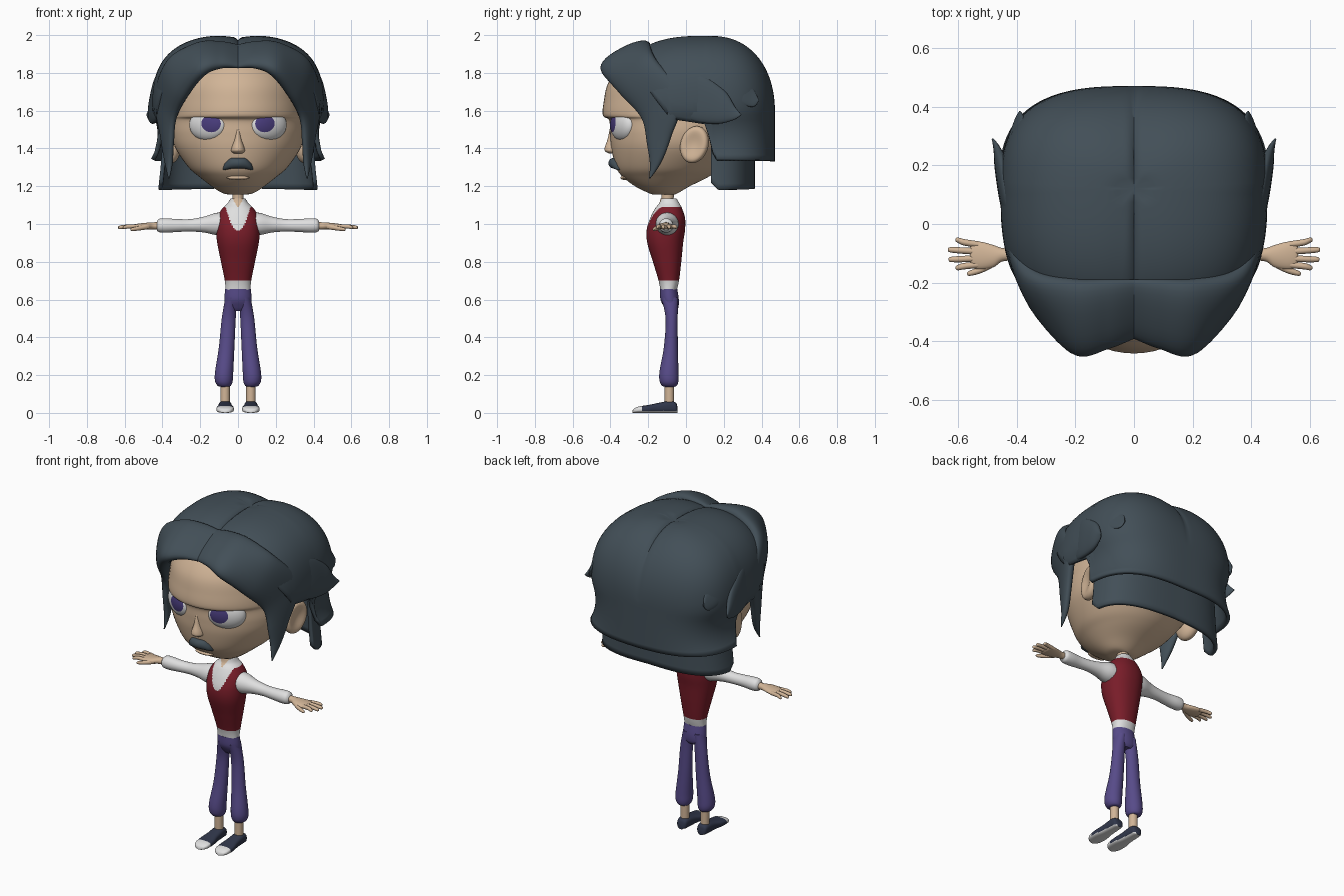
import bpy, bmesh
from math import sin, cos, acos, pi, radians, exp, copysign
from mathutils import Vector as V, Matrix

if "Cube" in bpy.data.objects:
    bpy.data.objects.remove(bpy.data.objects["Cube"])


def mat(name, r, g, b):
    m = bpy.data.materials.new(name)
    m.diffuse_color = (r, g, b, 1)
    m.use_nodes = True
    m.node_tree.nodes["Principled BSDF"].inputs["Base Color"].default_value = m.diffuse_color
    return m


SKIN = mat("skin", .64, .46, .31)
HAIR = mat("dark_hair", .055, .078, .096)
WHITE = mat("white", .74, .74, .74)
RED = mat("vest_red", .19, .012, .022)
PURPLE = mat("trouser_purple", .095, .07, .25)
IRIS = mat("iris_violet", .065, .045, .20)
NAVY = mat("shoe_navy", .03, .038, .07)


def finish(name, bm, mats, rule=None):
    """Turn a bmesh into an object; rule(face centre) picks the material."""
    if rule:
        for f in bm.faces:
            f.material_index = rule(f.calc_center_median())
    me = bpy.data.meshes.new(name)
    bm.to_mesh(me)
    bm.free()
    for m in mats:
        me.materials.append(m)
    ob = bpy.data.objects.new(name, me)
    bpy.context.collection.objects.link(ob)
    return ob


def smooth(st, k=6):
    """Catmull-Rom interpolation through tuples of numbers."""
    out = []
    for i in range(len(st) - 1):
        p0, p1, p2, p3 = st[max(i - 1, 0)], st[i], st[i + 1], st[min(i + 2, len(st) - 1)]
        for j in range(k):
            t = j / k
            out.append(tuple(.5 * (2 * b + (c - a) * t + (2 * a - 5 * b + 4 * c - d) * t * t
                                   + (3 * b - a - 3 * c + d) * t ** 3)
                             for a, b, c, d in zip(p0, p1, p2, p3)))
    return out + [tuple(st[-1])]


def ring(c, a, b, n=2, k=32):
    c, a, b, e = V(c), V(a), V(b), 2 / n
    pw = lambda v: copysign(abs(v) ** e, v)
    return [c + a * pw(cos(2 * pi * i / k)) + b * pw(sin(2 * pi * i / k)) for i in range(k)]


def loft(name, rings, mats, rule=None):
    bm = bmesh.new()
    vs = [[bm.verts.new(p) for p in r] for r in rings]
    k = len(vs[0])
    for r, q in zip(vs, vs[1:]):
        for i in range(k):
            bm.faces.new((r[i], r[(i + 1) % k], q[(i + 1) % k], q[i]))
    bm.faces.new(vs[0])
    bm.faces.new(vs[-1])
    bmesh.ops.recalc_face_normals(bm, faces=bm.faces)
    return finish(name, bm, mats, rule)


def upright(name, st, mats, rule=None, k=6, sides=48, n=2):
    """Loft up z from (z, half width, front y, back y)."""
    return loft(name, [ring((0, (f + b) / 2, z), (w, 0, 0), (0, (b - f) / 2, 0), n, sides)
                       for z, w, f, b in smooth(st, k)], mats, rule)


def tube_x(name, st, mats, s=1, k=5, sides=24):
    """Loft along x from (x, y, z, y radius, z radius)."""
    return loft(name, [ring((s * x, y, z), (0, ry, 0), (0, 0, rz), 2, sides)
                       for x, y, z, ry, rz in smooth(st, k)], mats)


def blob(name, loc, scale, rot_x, rot_z, mats, cap=2, shape=None, seg=32):
    """Sphere whose pole cap (unit z above cap) takes the second material."""
    bm = bmesh.new()
    bmesh.ops.create_uvsphere(bm, u_segments=seg, v_segments=seg * 2 // 3, radius=1)
    for f in bm.faces:
        f.material_index = int(f.calc_center_median().z > cap)
    if shape:
        for v in bm.verts:
            v.co = shape(v.co)
    bm.transform(Matrix.Translation(loc) @ Matrix.Rotation(rot_z, 4, 'Z')
                 @ Matrix.Rotation(rot_x, 4, 'X') @ Matrix.Diagonal((*scale, 1)))
    return finish(name, bm, mats)


def lock(name, st, s):
    """Hair lock lofted between two edge curves: (edge 1 xyz, edge 2 xyz, thickness)."""
    pts = smooth(st, 8)
    mids = [(V(p[:3]) + V(p[3:6])) / 2 for p in pts]
    rings = []
    for i, p in enumerate(pts):
        a = (V(p[3:6]) - V(p[:3])) / 2
        tan = mids[min(i + 1, len(pts) - 1)] - mids[max(i - 1, 0)]
        b = a.cross(tan).normalized() * p[6]
        rings.append([V((s * q.x, q.y, q.z)) for q in ring(mids[i], a, b, 2.3, 28)])
    return loft(name, rings, [HAIR])


def hair_shell(name, hw, front, back, top, ph0, ph1, hems, pinch=0, flare=.4):
    """Dome over the crown whose hem height depends on the angle from the front."""
    n, rows, cols, bm = 2.8, 30, 128, bmesh.new()

    def hem(d):
        for (a, za), (b, zb) in zip(hems, hems[1:]):
            if a <= d <= b:
                return za + (zb - za) * (d - a) / (b - a)
        return hems[-1][1]

    grid = []
    for i in range(cols + 1):
        deg = ph0 + (ph1 - ph0) * i / cols
        ph, h = radians(deg), hem(min(deg, 360 - deg))
        d = front if cos(ph) > 0 else back
        e = 2 / (n - .6 * max(0, -cos(ph)))
        R = ((abs(sin(ph)) / hw) ** n + (abs(cos(ph)) / d) ** n) ** (-1 / n)
        amax = acos(min(1, (h - 1.6) / top) ** (1 / e)) if h > 1.6 else pi / 2
        drop = max(0, 1.6 - h)
        col = []
        for j in range(rows + 1):
            u = j / rows * (amax + drop / .35)
            a = min(u, amax)
            low = max(0, u - amax) * .35
            r = R * sin(a) ** e
            x, y = r * sin(ph) * (1 - pinch * low + flare * low * low), .12 - r * cos(ph)
            z = 1.6 + top * max(0, cos(a)) ** e - low
            groove = .015 * exp(-(x / .015) ** 2) + .012 * exp(-(x / .08) ** 2)
            col.append(bm.verts.new((x, y, z - groove * (z > 1.61))))
        grid.append(col)
    for p, q in zip(grid, grid[1:]):
        for j in range(rows):
            bm.faces.new((p[j], p[j + 1], q[j + 1], q[j]))
    bmesh.ops.remove_doubles(bm, verts=bm.verts, dist=.0005)
    ob = finish(name, bm, [HAIR])
    m = ob.modifiers.new("thickness", 'SOLIDIFY')
    m.thickness, m.offset = .022, 0
    return ob


# Head with overhanging brow, nose, lip and moustache
upright("head", [(1.155, .04, -.17, -.06), (1.165, .085, -.20, -.04), (1.20, .14, -.27, .02),
                 (1.25, .205, -.335, .12), (1.30, .262, -.37, .19), (1.40, .33, -.395, .29),
                 (1.48, .352, -.402, .33), (1.55, .352, -.407, .36), (1.575, .35, -.44, .37),
                 (1.65, .345, -.435, .38), (1.75, .325, -.41, .36), (1.85, .26, -.33, .28),
                 (1.92, .16, -.21, .16), (1.94, .04, -.08, .05)], [SKIN], sides=64)
upright("nose", [(1.52, .008, -.40, -.36), (1.45, .02, -.415, -.35), (1.405, .034, -.43, -.34),
                 (1.385, .036, -.428, -.34), (1.372, .02, -.405, -.35)], [SKIN], sides=24)
blob("lower_lip", (0, -.325, 1.245), (.06, .022, .012), 0, 0, [SKIN])
tube_x("moustache", [(-.08, -.345, 1.293, .008, .008), (-.068, -.36, 1.305, .02, .019),
                     (-.04, -.375, 1.32, .026, .028), (0, -.385, 1.322, .026, .027),
                     (.04, -.375, 1.32, .026, .028), (.068, -.36, 1.305, .02, .019),
                     (.08, -.345, 1.293, .008, .008)], [HAIR])


# Neck, shirt with vest and open collar, trouser seat
def shirt_colour(c):
    front = c.y < -.09
    if front and c.z > 1.085 and abs(c.x) < (c.z - 1.085) * .6:
        return 2
    in_neckline = front and c.z > .965 and abs(c.x) < .058 * ((c.z - .965) / .1) ** .5
    return int(.70 < c.z < 1.09 and not in_neckline)


upright("neck", [(1.06, .034, -.135, -.06), (1.14, .03, -.13, -.065), (1.22, .034, -.135, -.05)], [SKIN])
upright("shirt_and_vest", [(.645, .066, -.135, -.05), (.70, .07, -.145, -.037), (.80, .09, -.175, -.025),
                           (.90, .11, -.205, -.015), (.97, .116, -.208, -.005), (1.03, .112, -.19, -.005),
                           (1.08, .085, -.165, -.02), (1.11, .055, -.142, -.035), (1.135, .04, -.135, -.05)],
        [WHITE, RED, SKIN], shirt_colour, k=14, sides=96, n=2.2)
upright("trouser_seat", [(.655, .068, -.138, -.046), (.60, .072, -.135, -.038), (.56, .068, -.115, -.04),
                         (.54, .04, -.10, -.05)], [PURPLE])


def ear_dent(co):
    return V((co.x * (.3 + .9 * (co.y ** 2 + co.z ** 2)) if co.x > 0 else co.x, co.y, co.z))


for s, side in ((1, "left"), (-1, "right")):
    # Eyes with the iris turned toward the nose, and ears
    gaze = V((0, 0, 1)).rotation_difference(V((-.44 * s, -.89, .09))).to_matrix()
    blob("eye_" + side, (s * .16, -.335, 1.525), (.107, .05, .085), 0, s * radians(28), [WHITE, IRIS],
         cap=.85, shape=lambda co: gaze @ co, seg=66)
    ear = blob("ear_" + side, (0, 0, 0), (.05, .075, .1), -.3, -.25, [SKIN], shape=ear_dent)
    me = ear.data
    me.transform(Matrix.Translation((s * .355, .045, 1.42)) @ Matrix.Diagonal((s, 1, 1, 1)))
    if s < 0:
        me.flip_normals()

    # Sleeve, hand, fingers and thumb
    tube_x("sleeve_" + side, [(.07, -.10, 1.0, .062, .062), (.12, -.10, 1.0, .058, .058),
                              (.18, -.10, .997, .042, .042), (.25, -.10, .993, .033, .033),
                              (.32, -.105, .992, .034, .034), (.38, -.105, .992, .038, .038),
                              (.415, -.105, .992, .036, .036), (.43, -.105, .99, .024, .024)], [WHITE], s)
    tube_x("hand_" + side, [(.41, -.105, .99, .02, .02), (.45, -.105, .99, .023, .019),
                            (.48, -.11, .989, .038, .018), (.52, -.108, .987, .047, .016),
                            (.55, -.106, .985, .044, .013), (.56, -.106, .985, .03, .008)], [SKIN], s)
    for i, (y0, x1, y1) in enumerate([(-.07, .61, -.055), (-.094, .635, -.088),
                                      (-.118, .633, -.121), (-.139, .61, -.149)]):
        tube_x(f"finger_{i + 1}_{side}", [(.53, y0, .986, .011, .011), (.58, (y0 + y1) / 2, .987, .011, .011),
                                          (x1 - .008, y1, .982, .009, .009), (x1, y1, .981, .003, .003)],
               [SKIN], s, sides=12)
    tube_x("thumb_" + side, [(.47, -.13, .986, .012, .012), (.52, -.155, .978, .012, .012),
                             (.56, -.168, .972, .009, .009), (.57, -.169, .971, .003, .003)], [SKIN], s, sides=12)

    # Trouser leg, ankle and shoe with white toe and sole
    leg = [(.61, .036, .031, -.086, .045), (.5, .049, .037, -.076, .032), (.35, .06, .041, -.08, .037),
           (.22, .073, .048, -.09, .05), (.17, .075, .047, -.09, .05), (.145, .073, .036, -.088, .04),
           (.138, .072, .02, -.088, .025)]
    loft("trouser_leg_" + side, [ring((s * x, y, z), (rx, 0, 0), (0, ry, 0))
                                 for z, x, rx, y, ry in smooth(leg)], [PURPLE])
    loft("ankle_" + side, [ring((s * .068, -.088, z), (.025, 0, 0), (0, .025, 0)) for z in (.03, .1, .16)], [SKIN])
    shoe = [(-.045, .015, .03), (-.055, .03, .055), (-.09, .035, .063), (-.15, .038, .052),
            (-.20, .046, .042), (-.25, .044, .034), (-.275, .03, .023), (-.283, .01, .012)]
    loft("shoe_" + side, [ring((s * .068, y, h / 2), (w, 0, 0), (0, 0, h / 2), 2.8, 48)
                          for y, w, h in smooth(shoe, 8)], [NAVY, WHITE],
         lambda c: int(c.z < .01 or c.y < -.235))

    # Front lock swept from the parting past the temple, and two wings over the ear
    lock("front_lock_" + side, [
        (0, -.39, 1.83, 0, -.19, 1.945, .025), (.09, -.425, 1.835, .09, -.19, 1.955, .04),
        (.19, -.445, 1.80, .21, -.19, 1.945, .055), (.275, -.34, 1.68, .36, -.16, 1.87, .05),
        (.335, -.235, 1.56, .43, -.02, 1.68, .035), (.35, -.205, 1.42, .40, -.08, 1.46, .025),
        (.355, -.19, 1.32, .38, -.13, 1.33, .018), (.365, -.195, 1.24, .367, -.19, 1.24, .003)], s)
    lock("side_wing_" + side, [
        (.36, -.15, 1.62, .36, -.12, 1.84, .02), (.425, .02, 1.55, .42, .06, 1.80, .025),
        (.452, .16, 1.53, .445, .20, 1.71, .025), (.47, .25, 1.55, .465, .26, 1.62, .012),
        (.483, .29, 1.575, .483, .292, 1.58, .003)], s)
    lock("upper_wing_" + side, [
        (.37, -.08, 1.76, .28, -.08, 1.91, .015), (.425, .10, 1.71, .37, .10, 1.885, .02),
        (.432, .24, 1.65, .385, .25, 1.82, .02), (.405, .35, 1.62, .375, .345, 1.73, .012),
        (.39, .385, 1.65, .388, .385, 1.66, .003)], s)

# Hair crown and the shorter under layer at the nape
hair_shell("hair_crown", .445, .48, .34, .39, 0, 360,
           [(0, 1.82), (35, 1.82), (50, 1.72), (65, 1.56), (88, 1.53), (94, 1.34), (180, 1.33)],
           pinch=1.2, flare=4.8)
hair_shell("hair_nape_layer", .385, .34, .235, .3, 92, 268, [(92, 1.22), (98, 1.18), (180, 1.19)])

# Smooth shading with crisp edges kept
for ob in bpy.context.scene.objects:
    ob.select_set(True)
    bpy.context.view_layer.objects.active = ob
bpy.ops.object.shade_smooth_by_angle(angle=radians(45))
